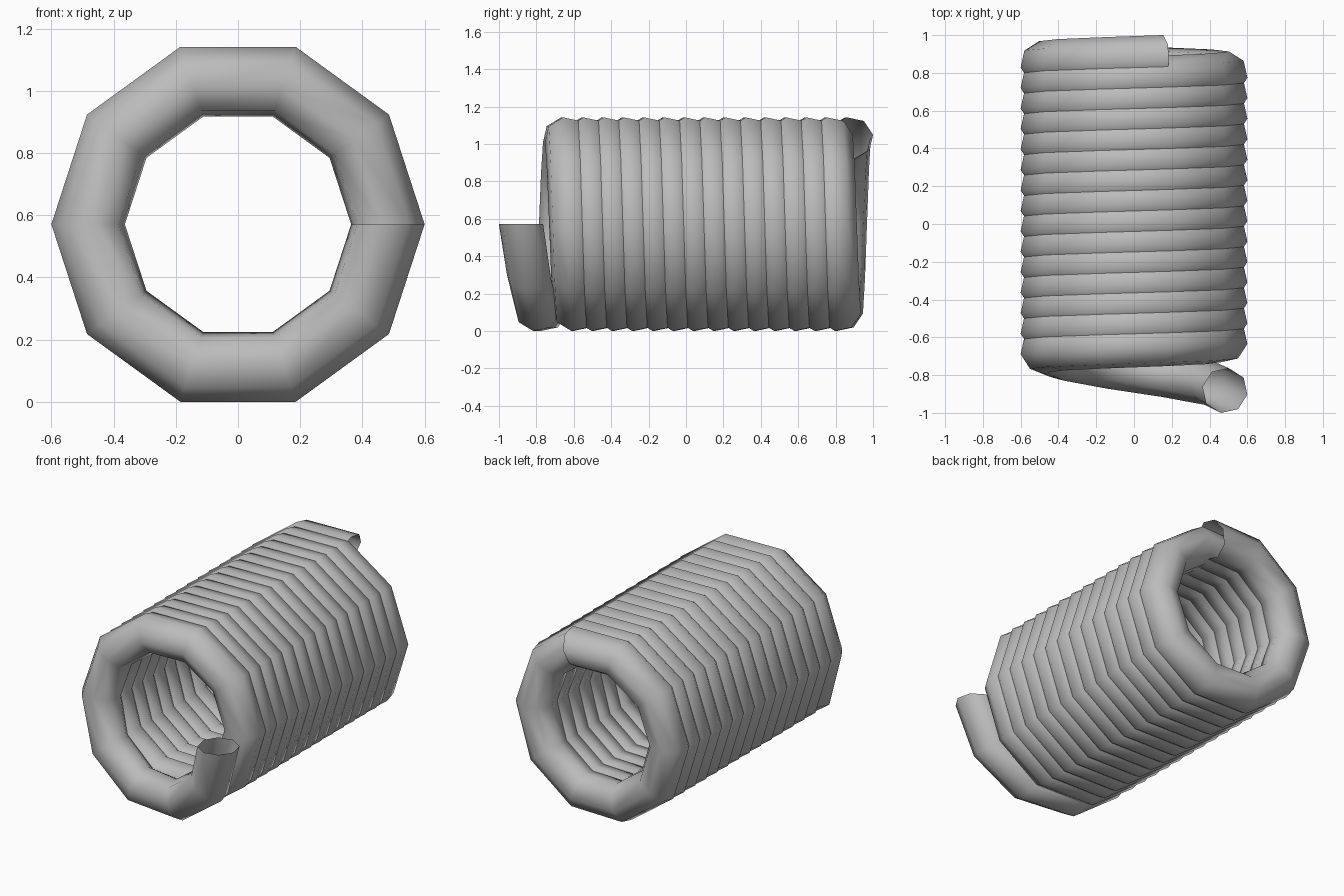
import bpy
import bmesh
from math import cos, sin, pi, radians
from mathutils import Vector

default = bpy.data.objects.get("Cube")
if default:
    bpy.data.objects.remove(default, do_unlink=True)

COIL_RADIUS = 0.482
TUBE_RADIUS = 0.12
AXIS_HEIGHT = 0.571
STEPS_PER_TURN = 10
SIDES = 8
TAIL_STEPS = 5          # stretched half turn at the front
STEPS = 148
FRONT, TAIL_END, BACK = -0.882, -0.668, 0.882
TWIST = radians(-10)

metal = bpy.data.materials.new("grey metal")
metal.use_nodes = True
grey = (0.5, 0.5, 0.5, 1)
metal.diffuse_color = grey
metal.node_tree.nodes["Principled BSDF"].inputs["Base Color"].default_value = grey


def depth(step):
    """Position along the axis: steep tail, then tightly wound."""
    if step < TAIL_STEPS:
        return FRONT + (TAIL_END - FRONT) * step / TAIL_STEPS
    return TAIL_END + (BACK - TAIL_END) * (step - TAIL_STEPS) / (STEPS - TAIL_STEPS)


def ring(bm, step):
    """Tube cross-section in the radial plane of the coil."""
    angle = -2 * pi * step / STEPS_PER_TURN
    out = Vector((cos(angle), 0, sin(angle)))
    along = Vector((0, 1, 0))
    centre = out * COIL_RADIUS + Vector((0, depth(step), AXIS_HEIGHT))
    verts = []
    for k in range(SIDES):
        a = TWIST + 2 * pi * k / SIDES
        verts.append(bm.verts.new(centre + TUBE_RADIUS * (out * cos(a) + along * sin(a))))
    return verts


# Open-ended tube wound into a spring
bm = bmesh.new()
rings = [ring(bm, s) for s in range(STEPS + 1)]
for a, b in zip(rings, rings[1:]):
    for k in range(SIDES):
        n = (k + 1) % SIDES
        bm.faces.new((a[k], b[k], b[n], a[n])).smooth = True

mesh = bpy.data.meshes.new("coil_spring")
bm.to_mesh(mesh)
bm.free()
mesh.materials.append(metal)
spring = bpy.data.objects.new("coil_spring", mesh)
bpy.context.collection.objects.link(spring)
